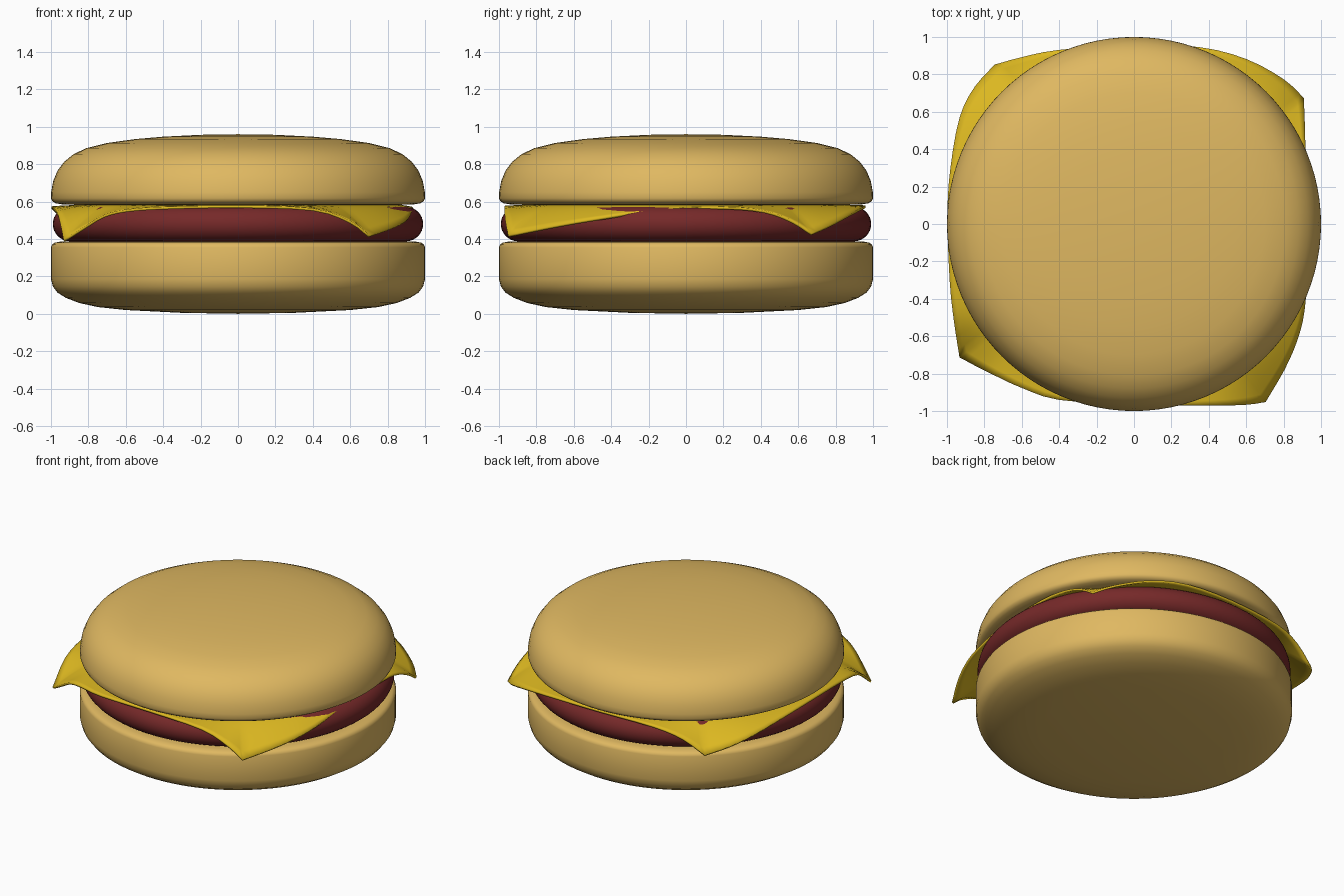
import bpy, bmesh
from math import sin, cos, pi, radians, hypot
from mathutils import Vector

if "Cube" in bpy.data.objects:
    bpy.data.objects.remove(bpy.data.objects["Cube"])


def finish(bm, name, mat, angle=40):
    bmesh.ops.recalc_face_normals(bm, faces=bm.faces)
    me = bpy.data.meshes.new(name)
    bm.to_mesh(me)
    bm.free()
    ob = bpy.data.objects.new(name, me)
    bpy.context.collection.objects.link(ob)
    me.materials.append(mat)
    bpy.ops.object.select_all(action='DESELECT')
    ob.select_set(True)
    bpy.context.view_layer.objects.active = ob
    bpy.ops.object.shade_smooth_by_angle(angle=radians(angle))
    return ob


def material(name, color):
    m = bpy.data.materials.new(name)
    m.diffuse_color = (*color, 1)
    m.use_nodes = True
    m.node_tree.nodes["Principled BSDF"].inputs["Base Color"].default_value = m.diffuse_color
    return m


def lathe(name, profile, mat, steps=96):
    bm = bmesh.new()
    vs = [bm.verts.new((r, 0, z)) for r, z in profile]
    es = [bm.edges.new(p) for p in zip(vs, vs[1:])]
    bmesh.ops.spin(bm, geom=vs + es, cent=(0, 0, 0), axis=(0, 0, 1),
                   angle=2 * pi, steps=steps, use_duplicate=False)
    bmesh.ops.remove_doubles(bm, verts=bm.verts, dist=1e-4)
    return finish(bm, name, mat)


bread = material("bread", (0.74, 0.48, 0.12))
meat = material("meat", (0.18, 0.022, 0.022))
yellow = material("cheese", (0.72, 0.48, 0.015))

# Bottom bun: flat top, rounded underside
lathe("bottom_bun", [(0, 0), (0.3, 0.005), (0.6, 0.02), (0.75, 0.036), (0.85, 0.058),
                     (0.92, 0.085), (0.965, 0.113), (0.99, 0.146), (1, 0.185), (1, 0.355),
                     (0.994, 0.37), (0.98, 0.38), (0.95, 0.386), (0.85, 0.388), (0, 0.39)], bread)

# Top bun: domed
lathe("top_bun", [(0, 0.582), (0.85, 0.582), (0.94, 0.585), (0.975, 0.591), (0.993, 0.602),
                  (1, 0.618), (0.999, 0.65), (0.988, 0.71), (0.965, 0.765), (0.93, 0.812),
                  (0.88, 0.853), (0.81, 0.886), (0.7, 0.913), (0.55, 0.934), (0.4, 0.947),
                  (0.2, 0.957), (0, 0.96)], bread)

# Patty: disc with a fully rounded edge
edge = [(0.895 + 0.095 * cos(a), 0.48 + 0.093 * sin(a))
        for a in (-pi / 2 + pi * i / 16 for i in range(17))]
lathe("patty", [(0, 0.387)] + edge + [(0, 0.573)], meat)

# Cheese slice: outline of the draped square, counterclockwise from the front right corner
rim = [(0.70, -0.95, 0.415), (0.80, -0.78, 0.45), (0.87, -0.62, 0.48), (0.91, -0.45, 0.508),
       (0.93, -0.15, 0.552), (0.93, 0.2, 0.565), (0.915, 0.42, 0.545), (0.91, 0.57, 0.49),
       (0.905, 0.67, 0.425), (0.80, 0.77, 0.47), (0.6, 0.88, 0.53), (0.35, 0.945, 0.565),
       (0, 0.96, 0.573), (-0.4, 0.93, 0.56), (-0.6, 0.89, 0.51), (-0.74, 0.85, 0.42),
       (-0.85, 0.73, 0.465), (-0.93, 0.57, 0.51), (-0.98, 0.3, 0.55), (-0.997, 0.05, 0.567),
       (-0.985, -0.3, 0.56), (-0.96, -0.53, 0.52), (-0.93, -0.71, 0.39), (-0.82, -0.77, 0.46),
       (-0.72, -0.82, 0.52), (-0.6, -0.875, 0.55), (-0.4, -0.94, 0.565), (0, -0.965, 0.572),
       (0.4, -0.97, 0.557), (0.6, -0.965, 0.49)]
corners = (0, 8, 15, 22)


def smooth_rim(points, cuts=3):
    # Spline through the outline that stays sharp at the corners
    out, n = [], len(points)
    for i in range(n):
        b, c = Vector(points[i]), Vector(points[(i + 1) % n])
        a = b if i in corners else Vector(points[i - 1])
        d = c if (i + 1) % n in corners else Vector(points[(i + 2) % n])
        for k in range(cuts):
            t = k / cuts
            out.append(0.5 * (2 * b + (c - a) * t + (2 * a - 5 * b + 4 * c - d) * t * t
                              + (3 * b - a - 3 * c + d) * t ** 3))
    return out


bm = bmesh.new()
rings, top, inner = [], 0.574, 0.88
outline = smooth_rim(rim)
for j in range(7):
    t = j / 6
    ring = []
    for p in outline:
        f = inner / hypot(p.x, p.y)
        s = f + (1 - f) * t
        ring.append(bm.verts.new((p.x * s, p.y * s, top - (top - p.z) * t ** 1.4)))
    rings.append(ring)
bm.faces.new(rings[0])
n = len(outline)
for r0, r1 in zip(rings, rings[1:]):
    for i in range(n):
        k = (i + 1) % n
        bm.faces.new((r0[i], r1[i], r1[k], r0[k]))
cheese = finish(bm, "cheese_slice", yellow)
solid = cheese.modifiers.new("thickness", 'SOLIDIFY')
solid.thickness = 0.014
solid.offset = 0
